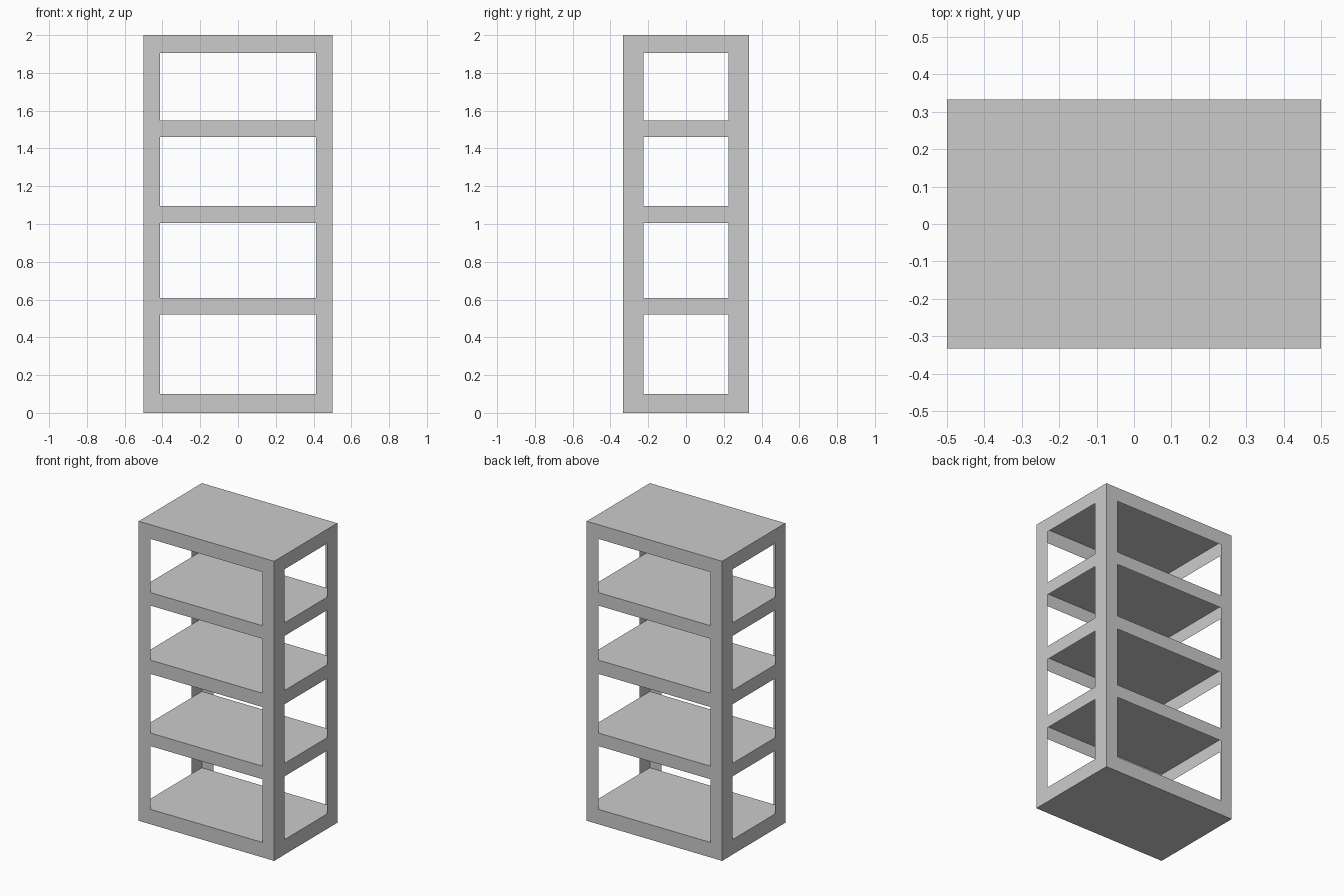
import bpy, bmesh
from mathutils import Vector

if "Cube" in bpy.data.objects:
    bpy.data.objects.remove(bpy.data.objects["Cube"])

HX, HY = 0.5, 0.333            # half width, half depth
IX, IY = 0.413, 0.225          # half opening width on the long and short sides
Z = [0, 0.10, 0.522, 0.609, 1.004, 1.096, 1.46, 1.547, 1.905, 2.0]


def sheet(name, us, vs, place, is_hole=lambda i, j: False):
    """Thin panel on a grid of us x vs, leaving out the cells that are openings."""
    bm = bmesh.new()
    grid = [[bm.verts.new(place(u, v)) for v in vs] for u in us]
    for i in range(len(us) - 1):
        for j in range(len(vs) - 1):
            if not is_hole(i, j):
                bm.faces.new((grid[i][j], grid[i + 1][j],
                              grid[i + 1][j + 1], grid[i][j + 1]))
    mesh = bpy.data.meshes.new(name)
    bm.to_mesh(mesh)
    bm.free()
    obj = bpy.data.objects.new(name, mesh)
    bpy.context.collection.objects.link(obj)
    return obj


def opening(i, j):
    return i == 1 and j % 2 == 1


# Four thin outer frames, each with four window openings
xs, ys = [-HX, -IX, IX, HX], [-HY, -IY, IY, HY]
sheet("front_frame", xs, Z, lambda u, v: Vector((u, -HY, v)), opening)
sheet("back_frame", xs, Z, lambda u, v: Vector((-u, HY, v)), opening)
sheet("right_frame", ys, Z, lambda u, v: Vector((HX, u, v)), opening)
sheet("left_frame", ys, Z, lambda u, v: Vector((-HX, -u, v)), opening)

# Shelf boards, flush with the top of each rail
for name, z in zip(("floor_board", "lower_shelf", "middle_shelf", "upper_shelf", "top_board"), Z[1::2]):
    sheet(name, [-HX, HX], [-HY, HY], lambda u, v: Vector((u, v, z)))

# Closed underside of the base
sheet("base_underside", [-HX, HX], [-HY, HY], lambda u, v: Vector((u, -v, 0)))
